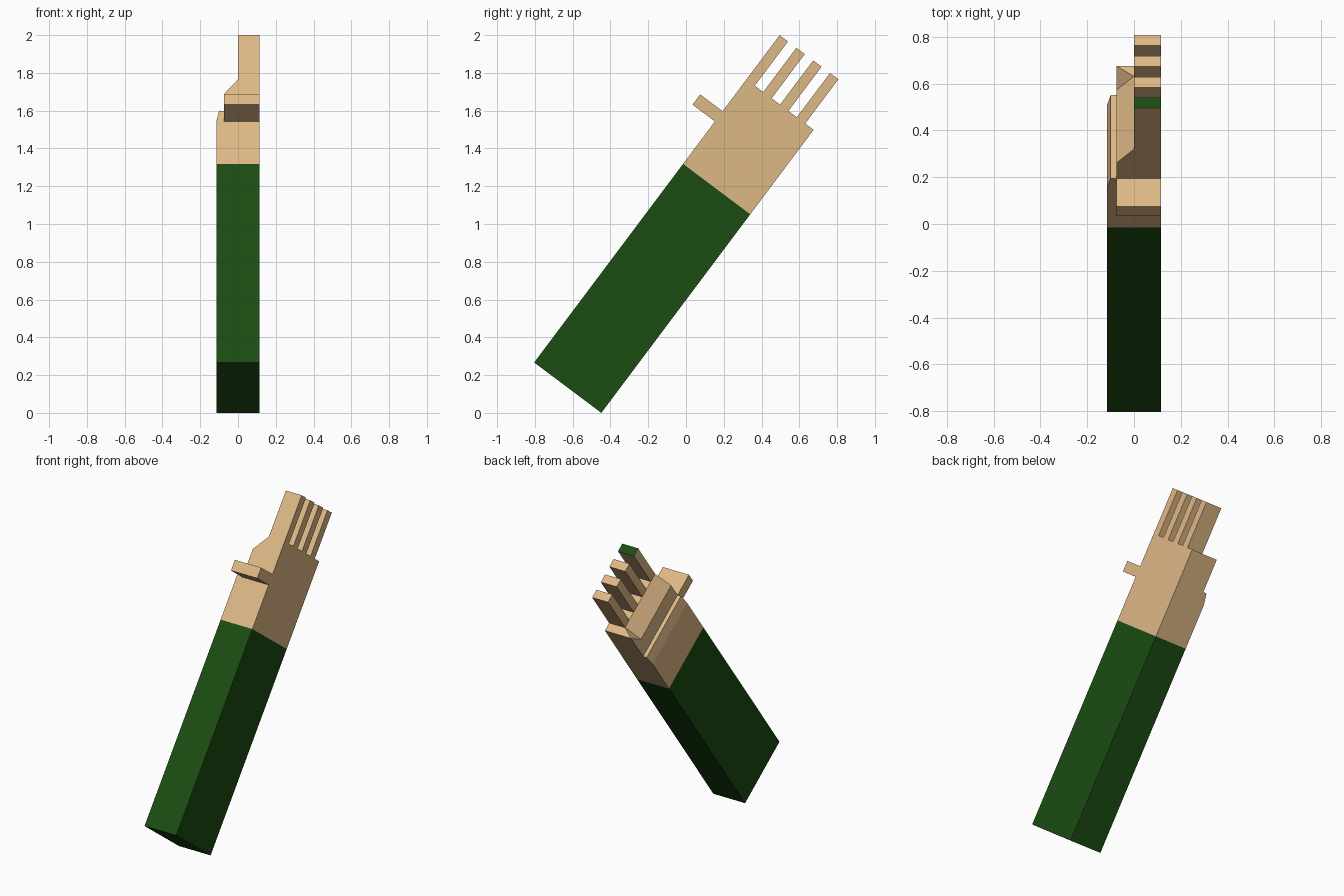
import bpy, bmesh, math

if "Cube" in bpy.data.objects:
    bpy.data.objects.remove(bpy.data.objects["Cube"])

# Arm frame: x = thickness, y = across the hand, z = along the arm
ORIGIN = (0, -0.804, 0.267)
TILT = -math.atan2(0.6, 0.8)
W, HX = 0.445, 0.115            # arm width, half thickness
PALM, KNUCKLE, TIP = 1.314, 1.873, 2.166
STEP = W / 8                    # finger width and gap


def material(name, rgb):
    m = bpy.data.materials.new(name)
    m.diffuse_color = (*rgb, 1)
    m.use_nodes = True
    m.node_tree.nodes["Principled BSDF"].inputs["Base Color"].default_value = m.diffuse_color
    return m


skin = material("tan", (0.73, 0.48, 0.24))
green = material("dark_green", (0.011, 0.072, 0.006))


def add_object(name, bm, *mats):
    bmesh.ops.recalc_face_normals(bm, faces=bm.faces)
    mesh = bpy.data.meshes.new(name)
    bm.to_mesh(mesh)
    bm.free()
    for m in mats:
        mesh.materials.append(m)
    ob = bpy.data.objects.new(name, mesh)
    ob.location = ORIGIN
    ob.rotation_euler.x = TILT
    bpy.context.collection.objects.link(ob)
    return ob


def box(name, lo, hi, *mats):
    bm = bmesh.new()
    bmesh.ops.create_cube(bm, size=1)
    for v in bm.verts:
        v.co = [(a + b) / 2 + c * (b - a) for a, b, c in zip(lo, hi, v.co)]
    return add_object(name, bm, *mats)


# Sleeve
box("sleeve", (-HX, 0, 0), (HX, W, PALM), green)

# Palm: stepped side profile (x, z) lofted across the hand
profile = [(HX, PALM), (HX, KNUCKLE), (0, KNUCKLE), (-0.075, 1.775),
           (-0.075, 1.665), (-0.1, 1.665), (-HX, 1.595), (-HX, PALM)]
end_profile = list(profile)
end_profile[3] = (-0.075, KNUCKLE)      # raised outer corner
bm = bmesh.new()
rows = [[bm.verts.new((x, y, z)) for x, z in p]
        for y, p in ((0, profile), (7 * STEP, profile), (W, end_profile))]
n = len(profile)
for r, (a, b) in enumerate(zip(rows, rows[1:])):
    for i in range(n):
        j = (i + 1) % n
        if r == 1 and i == 2:           # fold at the raised corner
            bm.faces.new((a[i], a[j], b[j]))
            bm.faces.new((a[i], b[j], b[i]))
        elif r == 1 and i == 3:
            bm.faces.new((a[i], a[j], b[j], b[i]))
        else:
            bm.faces.new((a[i], a[j], b[j], b[i]))
bm.faces.new(rows[0])
bm.faces.new(rows[-1])
add_object("palm", bm, skin)

# Fingers
for k in range(4):
    y = 2 * k * STEP
    finger = box(f"finger_{k + 1}", (0, y, KNUCKLE), (HX, y + STEP, TIP), skin, green)
    if k == 0:                          # green tip on the first finger
        for f in finger.data.polygons:
            f.material_index = int(f.normal.z > 0.9)

# Thumb
box("thumb", (-0.075, -0.148, 1.595), (HX, 0, 1.663), skin)
